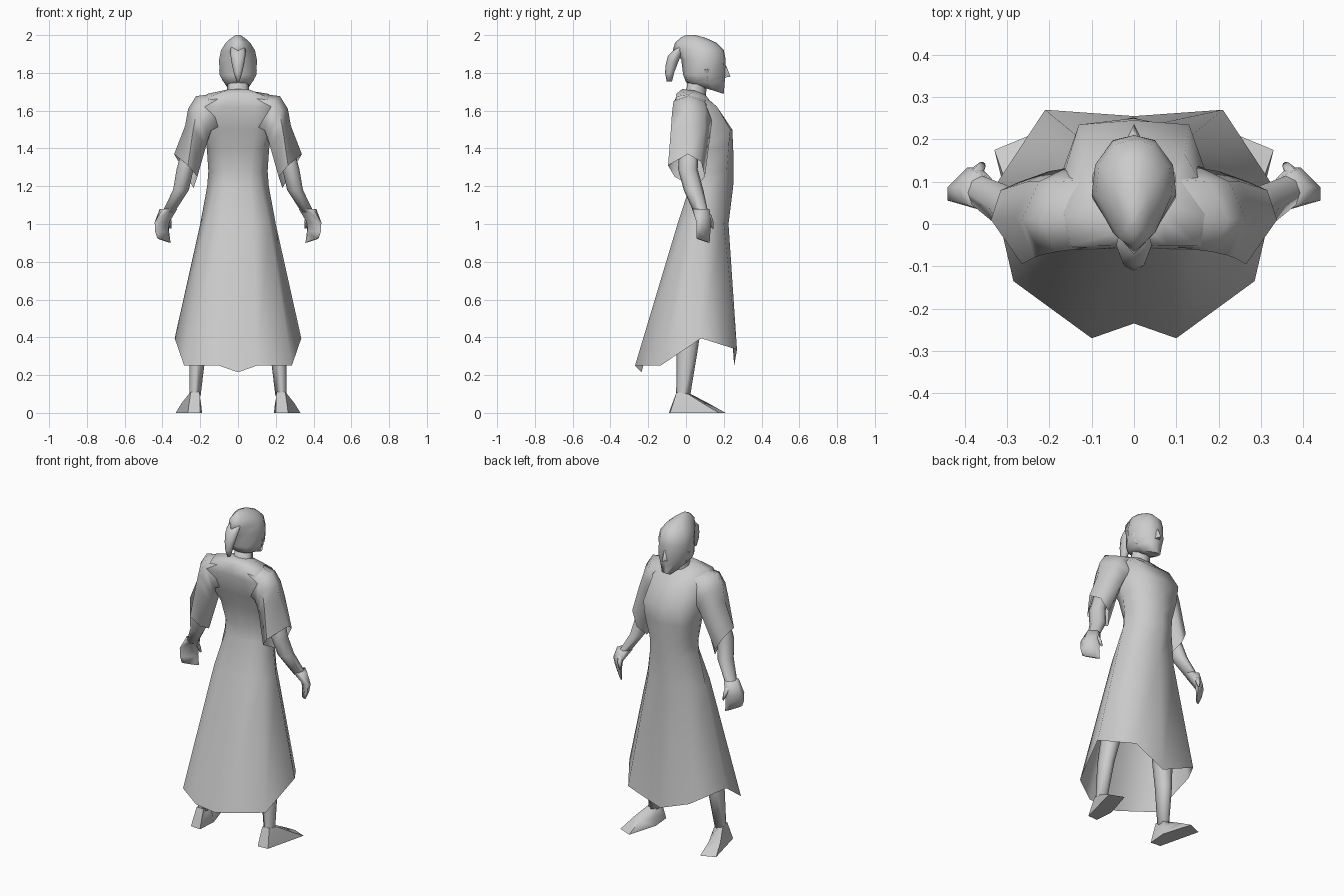
import bpy, bmesh, math

grey = bpy.data.materials.new("plain grey")
grey.diffuse_color = (0.6, 0.6, 0.6, 1)


def loft(name, rings, cap_start=True, cap_end=True, side=1, angle=85):
    """Skin a list of closed rings that share a point count."""
    bm = bmesh.new()
    loops = [[bm.verts.new((side * x, y, z)) for x, y, z in r] for r in rings]
    n = len(loops[0])
    for a, b in zip(loops, loops[1:]):
        for i in range(n):
            j = (i + 1) % n
            bm.faces.new((a[i], a[j], b[j], b[i]))
    if cap_start:
        bm.faces.new(loops[0])
    if cap_end:
        bm.faces.new(loops[-1])
    bmesh.ops.recalc_face_normals(bm, faces=bm.faces)
    me = bpy.data.meshes.new(name)
    bm.to_mesh(me)
    bm.free()
    me.materials.append(grey)
    ob = bpy.data.objects.new(name, me)
    bpy.context.collection.objects.link(ob)
    bpy.ops.object.select_all(action='DESELECT')
    ob.select_set(True)
    bpy.context.view_layer.objects.active = ob
    bpy.ops.object.shade_smooth_by_angle(angle=math.radians(angle))
    return ob


def whole(half):
    """Mirror a half ring running from back centre to front centre."""
    return half + [(-x, y, z) for x, y, z in half[-2:0:-1]]


def level(z, pts):
    return whole([(x, y, z) for x, y in pts])


def oval(cx, cy, cz, rx, ry, n=8, tilt=0):
    """Ring in plan; tilt raises its +y side."""
    return [(cx + rx * math.sin(2 * math.pi * i / n),
             cy + ry * math.cos(2 * math.pi * i / n),
             cz + tilt * math.cos(2 * math.pi * i / n)) for i in range(n)]


# Robe: uneven hem, pinched waist, chest and neckline
robe = [
    whole([(0, -.235, .215), (.1, -.27, .25), (.285, -.135, .25),
           (.335, .08, .395), (.21, .27, .335), (0, .255, .25)]),
    level(1.0, [(0, -.04), (.08, -.045), (.165, .0), (.2, .09), (.125, .2), (0, .225)]),
    level(1.2, [(0, .02), (.065, .02), (.12, .045), (.163, .105), (.1, .21), (0, .25)]),
    level(1.28, [(0, .025), (.065, .025), (.115, .045), (.157, .105), (.1, .215), (0, .252)]),
    level(1.4, [(0, .01), (.075, .008), (.135, .025), (.165, .1), (.125, .225), (0, .25)]),
    level(1.5, [(0, -.03), (.09, -.03), (.165, -.02), (.185, .08), (.13, .235), (0, .245)]),
    level(1.62, [(0, -.055), (.09, -.06), (.175, -.06), (.19, .04), (.12, .165), (0, .16)]),
    whole([(0, -.05, 1.69), (.08, -.052, 1.688), (.15, -.052, 1.675),
           (.165, .02, 1.688), (.1, .11, 1.665), (0, .125, 1.655)]),
    whole([(0, -.02, 1.715), (.04, -.02, 1.715), (.065, .01, 1.71),
           (.065, .05, 1.705), (.04, .1, 1.685), (0, .11, 1.675)]),
]
loft("robe", robe, cap_start=False)

# Neck and head, drawn out to the rear at the crown
loft("neck", [oval(0, .05, 1.64, .06, .055), oval(0, .06, 1.78, .055, .05)])
loft("head", [
    whole([(0, .09, 1.725), (.03, .1, 1.72), (.05, .12, 1.72),
           (.045, .15, 1.705), (.03, .195, 1.69), (0, .2, 1.69)]),
    level(1.75, [(0, .0), (.05, .01), (.075, .05), (.075, .12), (.045, .19), (0, .205)]),
    level(1.79, [(0, -.015), (.06, .0), (.098, .06), (.092, .13), (.05, .198), (0, .21)]),
    level(1.87, [(0, -.025), (.06, .0), (.1, .07), (.092, .14), (.05, .197), (0, .21)]),
    level(1.92, [(0, -.07), (.05, -.02), (.09, .07), (.083, .135), (.043, .188), (0, .2)]),
    level(1.96, [(0, -.058), (.034, -.035), (.064, .06), (.058, .112), (.03, .15), (0, .16)]),
    level(1.985, [(0, -.03), (.022, -.01), (.036, .045), (.032, .075), (.016, .1), (0, .105)]),
    level(2.0, [(0, .0), (.008, .005), (.012, .025), (.01, .035), (.005, .045), (0, .05)]),
])

# Nose wedge and drooping hair tail
loft("nose", [[(-.012, .2, 1.84), (.012, .2, 1.84), (0, .212, 1.84)],
              [(-.018, .2, 1.775), (.018, .2, 1.775), (0, .236, 1.78)]])
loft("hair_tail", [oval(0, -.025, 1.94, .036, .04, tilt=.02),
                   oval(0, -.05, 1.91, .042, .046, tilt=.02),
                   oval(0, -.072, 1.855, .034, .036, tilt=.015), oval(0, -.087, 1.8, .022, .024),
                   oval(0, -.088, 1.755, .008, .014)])

for s, tag in ((1, "right"), (-1, "left")):
    # Ear
    loft(tag + "_ear", [[(.085, .1, 1.82), (.085, .135, 1.825), (.07, .12, 1.75)],
                        [(.1, .098, 1.815), (.097, .12, 1.82), (.083, .115, 1.76)]], side=s)
    # Rounded shoulder and wide hanging sleeve, open at the cuff
    loft(tag + "_sleeve", [
        [(.1, .02, 1.692), (.09, -.053, 1.665), (.09, -.03, 1.52),
         (.1, .06, 1.5), (.1, .13, 1.56), (.1, .105, 1.66)],
        [(.222, .01, 1.677), (.185, -.066, 1.65), (.14, -.035, 1.5),
         (.14, .06, 1.47), (.145, .14, 1.54), (.185, .1, 1.645)],
        [(.264, .012, 1.61), (.22, -.074, 1.59), (.155, -.033, 1.46),
         (.155, .06, 1.45), (.17, .13, 1.5), (.225, .1, 1.59)],
        [(.28, .015, 1.52), (.237, -.08, 1.5), (.17, -.035, 1.41),
         (.175, .06, 1.4), (.2, .125, 1.44), (.252, .1, 1.51)],
        [(.338, .01, 1.37), (.265, -.095, 1.31), (.215, -.06, 1.25),
         (.235, .05, 1.19), (.27, .1, 1.25), (.315, .08, 1.33)]],
        cap_end=False, side=s)
    # Arm
    loft(tag + "_arm", [oval(.23, .02, 1.5, .04, .05), oval(.28, .01, 1.29, .045, .052),
                        oval(.302, .04, 1.18, .042, .052),
                        oval(.37, .08, 1.06, .032, .038)], side=s)

    # Flat hand turned diagonally, with a thumb
    def palm(x, y, z, w, t, slope=0):
        return [(x + .7 * (-a * w + b * t), y + .7 * (a * w + b * t), z - slope * a)
                for a, b in ((-1, 0), (-.6, 1), (.6, 1), (1, 0), (.6, -1), (-.6, -1))]
    loft(tag + "_hand", [palm(.368, .078, 1.08, .044, .04), palm(.402, .095, 1.01, .056, .022),
                         palm(.402, .092, .96, .053, .014), palm(.392, .09, .912, .05, .006, .012)], side=s)
    loft(tag + "_thumb", [oval(.375, .115, 1.05, .018, .018, 5), oval(.364, .132, 1.01, .014, .014, 5),
                          oval(.357, .142, .975, .005, .005, 5)], side=s)
    # Leg and splayed foot
    loft(tag + "_leg", [oval(.11, .08, .95, .07, .08), oval(.18, .03, .55, .06, .065),
                        oval(.213, .005, .32, .043, .055),
                        oval(.228, -.015, .09, .03, .037)], side=s)
    loft(tag + "_foot", [
        [(.203, -.05, .11), (.25, -.05, .11), (.26, .01, .1), (.24, .025, .1), (.205, .01, .1)],
        [(.2, -.08, .03), (.262, -.075, .03), (.3, .09, .05), (.24, .12, .05), (.196, .03, .05)],
        [(.2, -.09, 0), (.265, -.085, 0), (.33, .175, 0), (.245, .21, 0), (.19, .03, 0)]],
        side=s, angle=60)
